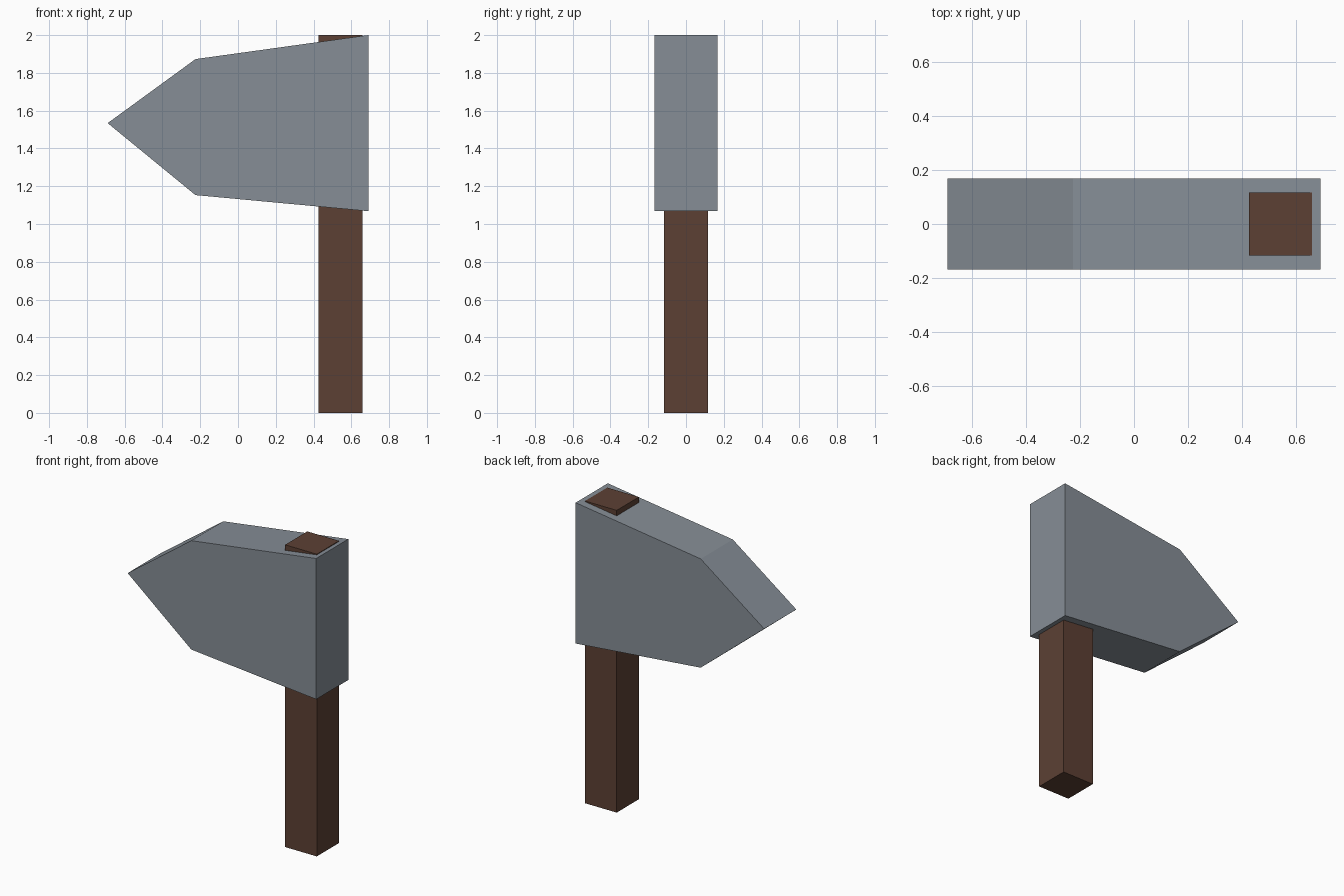
import bpy

if "Cube" in bpy.data.objects:
    bpy.data.objects.remove(bpy.data.objects["Cube"])


def material(name, rgb):
    mat = bpy.data.materials.new(name)
    mat.diffuse_color = (*rgb, 1.0)
    mat.use_nodes = True
    mat.node_tree.nodes["Principled BSDF"].inputs["Base Color"].default_value = mat.diffuse_color
    return mat


def prism(name, profile, half_depth, mat):
    """Extrude an x-z outline symmetrically along y."""
    n = len(profile)
    verts = [(x, y, z) for y in (-half_depth, half_depth) for x, z in profile]
    faces = [tuple(range(n)), tuple(reversed(range(n, 2 * n)))]
    faces += [(i, i + n, (i + 1) % n + n, (i + 1) % n) for i in range(n)]
    mesh = bpy.data.meshes.new(name)
    mesh.from_pydata(verts, [], faces)
    mesh.materials.append(mat)
    obj = bpy.data.objects.new(name, mesh)
    bpy.context.collection.objects.link(obj)
    return obj


steel = material("steel_grey", (0.238, 0.270, 0.305))
wood = material("dark_wood", (0.107, 0.051, 0.034))

# Wedge-shaped head, counter-clockwise seen from the front
prism("hammer_head",
      [(-0.69, 1.534), (-0.225, 1.153), (0.69, 1.068), (0.69, 2.0), (-0.225, 1.873)],
      0.168, steel)

# Square handle running through the head
prism("handle", [(0.426, 0.0), (0.658, 0.0), (0.658, 2.0), (0.426, 2.0)], 0.116, wood)
